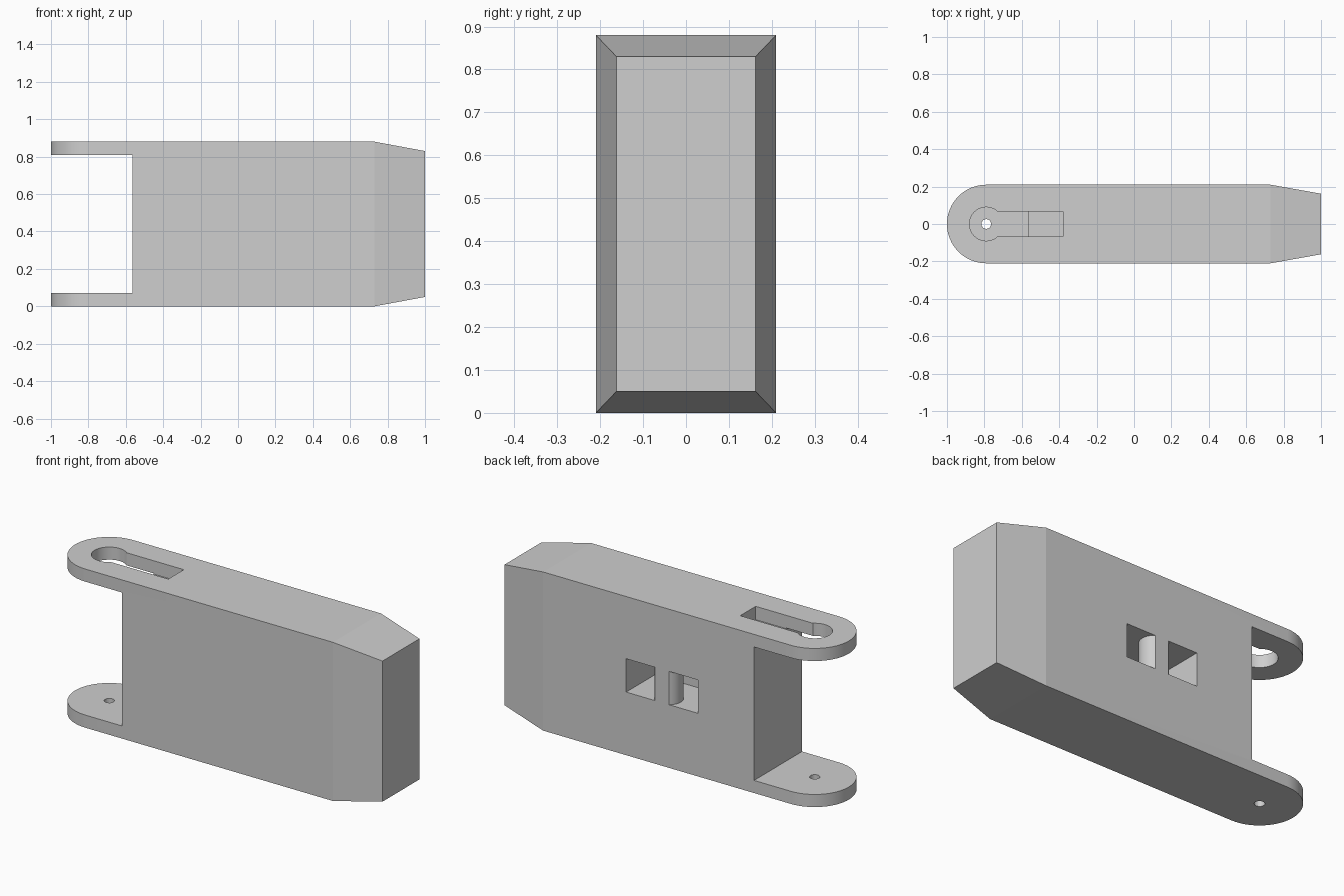
import bpy, bmesh, math

if "Cube" in bpy.data.objects:
    bpy.data.objects.remove(bpy.data.objects["Cube"])

grey = bpy.data.materials.new("plain grey")
grey.diffuse_color = (0.62, 0.62, 0.62, 1)
grey.use_nodes = True
grey.node_tree.nodes["Principled BSDF"].inputs["Base Color"].default_value = grey.diffuse_color


def arc(cx, cy, r, a0, a1, n):
    return [(cx + r * math.cos(math.radians(a0 + (a1 - a0) * i / n)),
             cy + r * math.sin(math.radians(a0 + (a1 - a0) * i / n))) for i in range(n + 1)]


def rect(x0, x1, y0, y1):
    return [(x0, y0), (x1, y0), (x1, y1), (x0, y1)]


def prism(name, pts, z0, z1, tip=False):
    """Extrude a plan outline from z0 to z1; tip adds the tapered +x end."""
    bm = bmesh.new()
    base = bm.faces.new([bm.verts.new((x, y, z0)) for x, y in pts])
    ext = bmesh.ops.extrude_face_region(bm, geom=[base])["geom"]
    for v in ext:
        if isinstance(v, bmesh.types.BMVert):
            v.co.z = z1
    bmesh.ops.recalc_face_normals(bm, faces=bm.faces)
    if tip:
        end = max(bm.faces, key=lambda f: f.calc_center_median().x)
        end = bmesh.ops.extrude_discrete_faces(bm, faces=[end])["faces"][0]
        mid = (z0 + z1) / 2
        for v in end.verts:
            v.co = (1, v.co.y * 0.162 / 0.21, mid + (v.co.z - mid) * 0.39 / 0.44)
        bmesh.ops.remove_doubles(bm, verts=bm.verts, dist=1e-5)
        bmesh.ops.recalc_face_normals(bm, faces=bm.faces)
    me = bpy.data.meshes.new(name)
    bm.to_mesh(me)
    bm.free()
    me.materials.append(grey)
    ob = bpy.data.objects.new(name, me)
    bpy.context.collection.objects.link(ob)
    return ob


def select(ob):
    bpy.ops.object.select_all(action='DESELECT')
    ob.select_set(True)
    bpy.context.view_layer.objects.active = ob


def cut(ob, cutter):
    m = ob.modifiers.new("cut", 'BOOLEAN')
    m.operation = 'DIFFERENCE'
    m.solver = 'EXACT'
    m.object = cutter
    cutter.hide_render = True
    select(ob)
    bpy.ops.object.modifier_apply(modifier=m.name)
    bpy.data.objects.remove(cutter)


# Main block: round at the hinge end, tapered at the other
PX = -0.79
body = prism("body", [(0.73, -0.21), (0.73, 0.21)] + arc(PX, 0, 0.21, 90, 270, 32), 0, 0.88, tip=True)

# Open fork between the two hinge plates
cut(body, prism("fork_cutter", rect(-1.2, -0.565, -0.4, 0.4), 0.07, 0.81))

# Keyhole slot in the upper plate
a = math.degrees(math.asin(0.068 / 0.09))
keyhole = [(-0.38, -0.068), (-0.38, 0.068)] + arc(PX, 0, 0.09, a, 360 - a, 32)
cut(body, prism("keyhole_cutter", keyhole, 0.806, 1.0))

# Small pin hole in the lower plate
cut(body, prism("pin_hole_cutter", arc(PX, 0, 0.026, 0, 345, 23), -0.1, 0.2))

# Window recess in the back
cut(body, prism("window_cutter", rect(-0.22, 0.22, -0.04, 0.4), 0.35, 0.535))

# Round post in the recess, cut flat and flush with the back
r, c = 0.074, 0.061
b = math.degrees(math.asin(c / r))
post = prism("strap_post", arc(0, 0.21 - c, r, 180 - b, 360 + b, 28), 0.345, 0.54)

for ob in (body, post):
    select(ob)
    bpy.ops.object.shade_smooth_by_angle(angle=math.radians(25 if ob is post else 9))
